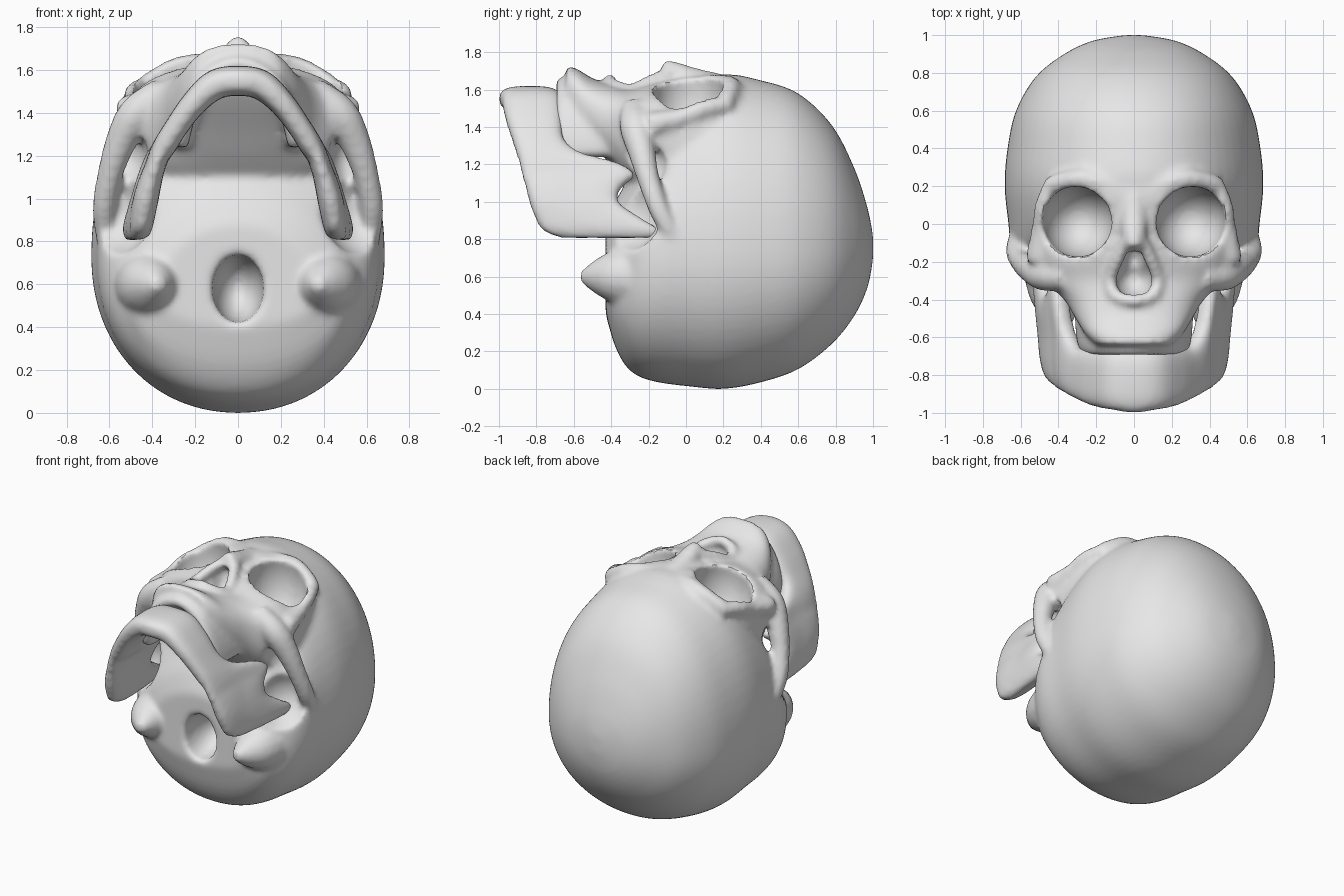
import bpy
import bmesh
import math
from mathutils import Matrix, Vector

cube = bpy.data.objects.get("Cube")
if cube:
    bpy.data.objects.remove(cube, do_unlink=True)

bone = bpy.data.materials.new("bone grey")
bone.use_nodes = True
bone.diffuse_color = (0.8, 0.8, 0.8, 1)
bone.node_tree.nodes["Principled BSDF"].inputs["Base Color"].default_value = (0.8, 0.8, 0.8, 1)


def spline(rows, steps=6):
    """Smoothly interpolate a list of equally long number rows."""
    pts = [Vector(r) for r in rows]
    pts = [pts[0]] + pts + [pts[-1]]
    out = []
    for a, b, c, d in zip(pts, pts[1:], pts[2:], pts[3:]):
        for i in range(steps):
            t = i / steps
            out.append(b + (c - a) * (t / 2)
                       + (a - b * 2.5 + c * 2 - d / 2) * (t * t)
                       + (b * 1.5 - a / 2 - c * 1.5 + d / 2) * (t ** 3))
    return out + [pts[-1]]


def power_circle(count, exponent):
    """Points of a unit superellipse."""
    for i in range(count):
        a = math.tau * i / count
        c, s = math.cos(a), math.sin(a)
        yield (math.copysign(abs(c) ** (2 / exponent), c),
               math.copysign(abs(s) ** (2 / exponent), s))


def bridge(bm, rings):
    """Skin a list of rings and cap both ends."""
    loops = [[bm.verts.new(p) for p in ring] for ring in rings]
    n = len(loops[0])
    faces = [bm.faces.new(loops[0]), bm.faces.new(loops[-1])]
    for low, high in zip(loops, loops[1:]):
        for i in range(n):
            j = (i + 1) % n
            faces.append(bm.faces.new((low[i], low[j], high[j], high[i])))
    bmesh.ops.recalc_face_normals(bm, faces=faces)


def shell(bm, rows, exponent):
    """Loft along y; each row is y, lowest z, widest z, highest z, half width."""
    rings = []
    for y, low, mid, high, half in spline(rows):
        rings.append([(c * half, y, mid + s * (high - mid if s > 0 else mid - low))
                      for c, s in power_circle(64, exponent)])
    bridge(bm, rings)


def tube(bm, rows, sides=(1, -1)):
    """Tapering tube, mirrored; each row is x, y, z, radius."""
    path = spline(rows)
    for side in sides:
        rings = []
        for i, p in enumerate(path):
            along = (path[min(i + 1, len(path) - 1)] - path[max(i - 1, 0)]).xyz
            u = along.cross(Vector((1, 1, 1))).normalized()
            v = along.cross(u).normalized()
            ring = [p.xyz + (u * c + v * s) * p.w for c, s in power_circle(16, 2)]
            rings.append([(q.x * side, q.y, q.z) for q in ring])
        bridge(bm, rings)


def blob(bm, centre, radii, sides=(1, -1)):
    """Ellipsoid, mirrored."""
    for side in sides:
        place = Matrix.Translation((centre[0] * side, centre[1], centre[2]))
        bmesh.ops.create_icosphere(bm, subdivisions=4, radius=1,
                                   matrix=place @ Matrix.Diagonal((*radii, 1)))


def arch(bm, half_rows):
    """U-shaped wall; each row is x, z, lower y, upper y, half thickness."""
    rows = half_rows + [(-r[0], *r[1:]) for r in reversed(half_rows[:-1])]
    path = spline(rows)
    rings = []
    for i, (x, z, low, high, thick) in enumerate(path):
        d = path[min(i + 1, len(path) - 1)] - path[max(i - 1, 0)]
        normal = Vector((-d[1], d[0])).normalized()
        ring = []
        for c, s in power_circle(20, 3):
            y = (low + high) / 2 + s * (high - low) / 2
            flare = 1 + 0.2 * max(0, y + 0.6)
            ring.append(((x + normal.x * c * thick) * flare, y, z + normal.y * c * thick))
        rings.append(ring)
    bridge(bm, rings)


def make(name, bm):
    mesh = bpy.data.meshes.new(name)
    bm.to_mesh(mesh)
    bm.free()
    obj = bpy.data.objects.new(name, mesh)
    bpy.context.collection.objects.link(obj)
    return obj


def fuse(obj, voxel):
    mod = obj.modifiers.new("fuse", 'REMESH')
    mod.mode = 'VOXEL'
    mod.voxel_size = voxel


def bake(obj):
    """Apply every modifier of the object."""
    graph = bpy.context.evaluated_depsgraph_get()
    mesh = bpy.data.meshes.new_from_object(obj.evaluated_get(graph))
    obj.modifiers.clear()
    obj.data = mesh


def finish(obj):
    fuse(obj, 0.018)
    soft = obj.modifiers.new("soften", 'SMOOTH')
    soft.factor, soft.iterations = 0.5, 6
    bake(obj)
    obj.data.materials.clear()
    obj.data.materials.append(bone)
    bpy.ops.object.select_all(action='DESELECT')
    obj.select_set(True)
    bpy.context.view_layer.objects.active = obj
    bpy.ops.object.shade_smooth_by_angle(angle=math.radians(45))


# Braincase and face block
body = bmesh.new()
shell(body, [
    (1.0, .69, .75, .82, .05), (.97, .54, .75, .97, .22), (.9, .39, .75, 1.18, .37),
    (.78, .24, .74, 1.41, .52), (.6, .105, .73, 1.58, .625), (.4, .035, .73, 1.65, .67),
    (.2, 0, .73, 1.68, .685), (0, .015, .72, 1.6, .665), (-.15, .035, .7, 1.42, .65),
    (-.25, .065, .66, 1.22, .61), (-.32, .12, .6, 1.1, .55), (-.38, .23, .56, 1.0, .49),
    (-.43, .4, .55, .88, .37)], 2.1)
# the lower edge climbs forwards to form the palate
shell(body, [
    (.26, 1, 1.3, 1.6, .42), (.18, 1, 1.3, 1.68, .49), (.05, 1, 1.3, 1.67, .52),
    (-.1, 1, 1.3, 1.65, .53), (-.2, 1.02, 1.32, 1.63, .53), (-.3, 1.08, 1.35, 1.61, .47),
    (-.4, 1.19, 1.4, 1.63, .37), (-.5, 1.32, 1.46, 1.66, .31), (-.58, 1.42, 1.52, 1.71, .26),
    (-.64, 1.5, 1.58, 1.73, .2)], 2.5)
# side walls and tooth ridge of the upper jaw
arch(body, [(.27, 1.24, -.66, -.36, .04), (.255, 1.34, -.69, -.38, .045),
            (.215, 1.46, -.7, -.42, .045), (.16, 1.55, -.7, -.5, .04),
            (.08, 1.61, -.7, -.57, .035), (0, 1.63, -.7, -.57, .035)])
# outer rim of the eye socket and brow ridge
tube(body, [(.42, .23, 1.52, .05), (.475, .1, 1.5, .05), (.495, -.03, 1.45, .05),
            (.51, -.2, 1.41, .07)])
tube(body, [(.04, .16, 1.63, .05), (.26, .24, 1.62, .05), (.43, .21, 1.53, .05)])
skull = make("skull", body)
fuse(skull, 0.02)

# Openings: sockets, temples, hollow round the jaw hinge, nose, spinal opening
holes = bmesh.new()
blob(holes, (.295, .015, 1.54), (.19, .19, .28))
blob(holes, (.53, -.3, 1.2), (.11, .2, .15))
blob(holes, (.59, -.35, .95), (.2, .23, .22))
blob(holes, (0, -.29, 1.66), (.11, .11, .2), (1,))
blob(holes, (0, -.19, 1.68), (.065, .1, .2), (1,))
blob(holes, (0, -.42, .58), (.12, .25, .16), (1,))
cutter = make("opening_cutter", holes)
cutter.hide_render = True
fuse(cutter, 0.02)
bake(cutter)
cut = skull.modifiers.new("openings", 'BOOLEAN')
cut.operation, cut.solver, cut.object = 'DIFFERENCE', 'EXACT', cutter
bake(skull)
bpy.data.objects.remove(cutter, do_unlink=True)

# Raised bones joined onto the cut body
detail = bmesh.new()
detail.from_mesh(skull.data)
bpy.data.objects.remove(skull, do_unlink=True)
# cheekbone and arch
tube(detail, [(.35, -.28, 1.5, .07), (.47, -.27, 1.4, .085), (.54, -.24, 1.28, .075),
              (.595, -.2, 1.12, .06), (.625, -.14, .95, .055), (.61, -.06, .8, .05)])
# nasal bones and the rim of the nose opening
tube(detail, [(0, .16, 1.62, .07), (0, .03, 1.645, .075), (0, -.06, 1.685, .065),
              (0, -.13, 1.72, .045)], (1,))
tube(detail, [(.03, -.07, 1.69, .035), (.085, -.18, 1.65, .035), (.125, -.29, 1.6, .035),
              (.1, -.38, 1.62, .035), (0, -.41, 1.65, .035)])
# bony points below the ear
tube(detail, [(.42, -.18, .6, .18), (.41, -.36, .6, .15), (.39, -.47, .6, .1),
              (.37, -.56, .6, .03)])
finish(make("skull", detail))

# Lower jaw: hinge, notch, front point, then the body round to the chin
jaw = bmesh.new()
arch(jaw, [
    (.45, .81, -.68, -.15, .04), (.455, .85, -.77, -.14, .055), (.445, .92, -.81, -.25, .06),
    (.43, 1.0, -.84, -.36, .06), (.41, 1.08, -.86, -.34, .055), (.39, 1.14, -.88, -.27, .05),
    (.37, 1.2, -.89, -.35, .05), (.34, 1.25, -.905, -.55, .055), (.29, 1.33, -.93, -.65, .055),
    (.21, 1.44, -.965, -.66, .06), (.11, 1.53, -.985, -.66, .07), (0, 1.55, -1, -.67, .07)])
finish(make("lower_jaw", jaw))
